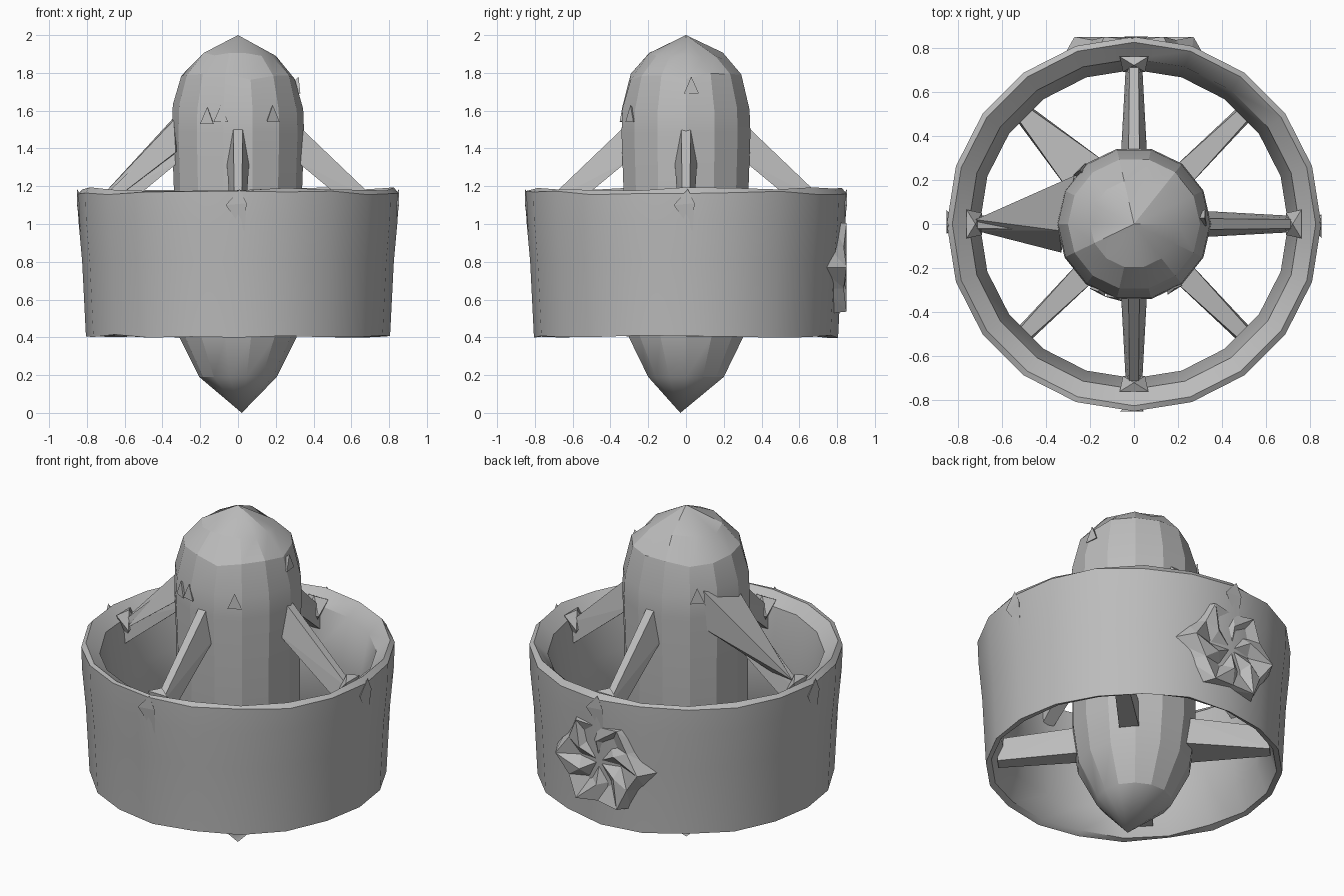
import bpy, bmesh, math, random
from mathutils import Matrix, Vector

random.seed(4)

cube = bpy.data.objects.get("Cube")
if cube:
    bpy.data.objects.remove(cube, do_unlink=True)

# One plain grey for everything
grey = bpy.data.materials.new("plain_grey")
grey.use_nodes = True
colour = (0.5, 0.5, 0.5, 1.0)
grey.diffuse_color = colour
for node in grey.node_tree.nodes:
    if node.type == 'BSDF_PRINCIPLED':
        node.inputs["Base Color"].default_value = colour


def finish(name, bm, smooth=None):
    bmesh.ops.recalc_face_normals(bm, faces=bm.faces)
    mesh = bpy.data.meshes.new(name)
    bm.to_mesh(mesh)
    bm.free()
    mesh.materials.append(grey)
    ob = bpy.data.objects.new(name, mesh)
    bpy.context.collection.objects.link(ob)
    if smooth:
        bpy.ops.object.select_all(action='DESELECT')
        ob.select_set(True)
        bpy.context.view_layer.objects.active = ob
        bpy.ops.object.shade_smooth_by_angle(angle=math.radians(smooth))
    return ob


def lathe(profile, sides, closed=False):
    bm = bmesh.new()
    rows = []
    for r, z in profile:
        rows.append([bm.verts.new((r * math.cos(math.tau * i / sides),
                                   r * math.sin(math.tau * i / sides), z))
                     for i in range(sides)])
    pairs = list(zip(rows, rows[1:]))
    if closed:
        pairs.append((rows[-1], rows[0]))
    for a, b in pairs:
        for i in range(sides):
            j = (i + 1) % sides
            bm.faces.new((a[i], a[j], b[j], b[i]))
    bmesh.ops.remove_doubles(bm, verts=bm.verts, dist=0.0005)
    return bm


def hull(name, points, degrees=0):
    """Convex flat-sided part; points are radial, sideways, up."""
    bm = bmesh.new()
    spin = Matrix.Rotation(math.radians(degrees), 3, 'Z')
    for p in points:
        bm.verts.new(spin @ Vector(p))
    bmesh.ops.convex_hull(bm, input=bm.verts)
    loose = [v for v in bm.verts if not v.link_faces]
    bmesh.ops.delete(bm, geom=loose, context='VERTS')
    return finish(name, bm)


def strut(name, degrees, inner, outer):
    """Tapered beam; each end is radius, top half width, low half width, top, bottom."""
    pts = []
    for r, wt, wb, top, low in (inner, outer):
        pts += [(r, wt, top), (r, -wt, top), (r, wb, low), (r, -wb, low)]
    return hull(name, pts, degrees)


# Central body: pointed tail, straight barrel, domed head
bm = lathe([(0, 0), (0.205, 0.19), (0.31, 0.4), (0.34, 0.62), (0.34, 1.2),
            (0.35, 1.48), (0.345, 1.62), (0.3, 1.78), (0.2, 1.89), (0, 2)], 14)
for v in bm.verts:
    if v.co.z < 0.01:
        v.co.x, v.co.y = 0.02, -0.03
    elif 1.6 < v.co.z < 1.95:
        v.co.z += random.uniform(-0.02, 0.02)
finish("central_body", bm, 20)

# Duct ring with a thick, slightly uneven wall
bm = lathe([(0.805, 0.41), (0.825, 0.8), (0.845, 1.02), (0.85, 1.17),
            (0.825, 1.19), (0.75, 1.13), (0.7, 0.85), (0.72, 0.55),
            (0.775, 0.42)], 20, True)
for v in bm.verts:
    if v.co.z > 1.1 or v.co.z < 0.5:
        v.co.z += random.uniform(-0.015, 0.005)
finish("duct_ring", bm, 35)

# Sloping upper struts, with lugs where they meet the ring
for side, deg in (("left", 0), ("back", 90), ("right", 180), ("front", 270)):
    strut(side + "_upper_strut", deg,
          (0.3, 0.025, 0.06, 1.54, 1.34), (0.76, 0.02, 0.035, 1.1, 0.96))
    hull(side + "_strut_lug", [(0.69, 0.05, 1.08), (0.69, -0.05, 1.08),
                               (0.76, 0.065, 1.16), (0.76, -0.065, 1.16),
                               (0.72, 0, 1.18), (0.74, 0, 1.0)], deg)
    hull(side + "_rim_wedge", [(0.852, 0.01, 1.185), (0.852, -0.065, 1.1),
                               (0.835, 0.035, 0.96), (0.852, 0.045, 1.11),
                               (0.8, 0, 1.1)], deg)

# Broad web joining the right strut to the head
hull("right_strut_web", [(-0.27, 0.22, 1.64), (-0.34, -0.03, 1.55),
                         (-0.33, -0.13, 1.38), (-0.28, 0.2, 1.4),
                         (-0.72, 0.02, 1.15), (-0.72, -0.03, 1.08)])

# Level lower struts on the diagonals
for name, deg in (("back_left", 45), ("back_right", 135),
                  ("front_right", 225), ("front_left", 315)):
    w = 0.11 if name == "back_right" else 0.055
    strut(name + "_lower_strut", deg,
          (0.27, w, w, 0.64, 0.48), (0.74, 0.03, 0.04, 0.6, 0.46))

# Crumpled star-shaped plate on the back of the ring
bm = bmesh.new()
count = 12
hub = bm.verts.new((0, 0.815, 0.78))
rim, mid, back = [], [], []
for i in range(count):
    a = math.tau * i / count
    c, s = math.cos(a), math.sin(a)
    reach = 0.27 if i % 2 == 0 else 0.22
    mid.append(bm.verts.new((c * 0.13, 0.85 if i % 2 else 0.8, 0.78 + s * 0.13)))
    rim.append(bm.verts.new((c * reach, 0.85 if i % 2 == 0 else 0.835,
                             0.77 + s * reach)))
    x = c * (reach + 0.08)
    back.append(bm.verts.new((x, math.sqrt(0.79 ** 2 - x * x),
                              0.77 + s * (reach + 0.01))))
for i in range(count):
    j = (i + 1) % count
    bm.faces.new((hub, mid[i], mid[j]))
    for a, b in ((mid, rim), (rim, back)):
        bm.faces.new((a[i], b[i], b[j]))
        bm.faces.new((a[i], b[j], a[j]))
finish("back_crumpled_plate", bm)

# Small pointed chips around the head
for k, (deg, z) in enumerate(((-58, 1.57), (-105, 1.57), (-118, 1.56),
                              (5, 1.72), (135, 1.6))):
    r = 0.345 if z < 1.65 else 0.32
    hull("head_chip_%d" % (k + 1), [(r + 0.008, -0.04, z - 0.03),
                                    (r + 0.008, 0.04, z - 0.03),
                                    (r + 0.002, 0, z + 0.06),
                                    (r - 0.06, 0, z)], deg)
